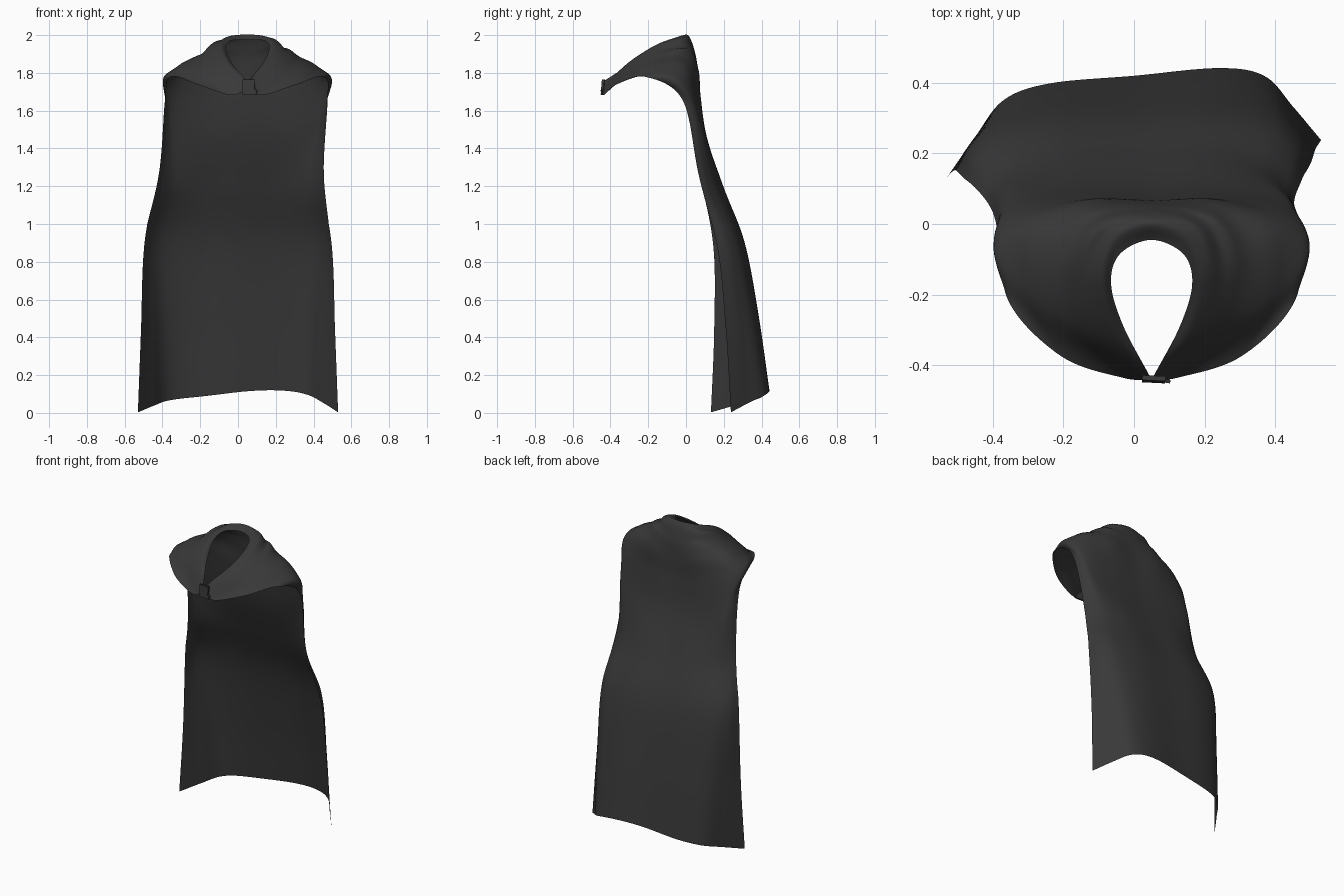
import bpy, bmesh, math
from mathutils import Vector

if "Cube" in bpy.data.objects:
    bpy.data.objects.remove(bpy.data.objects["Cube"])

charcoal = bpy.data.materials.new("charcoal_cloth")
charcoal.diffuse_color = (0.04, 0.04, 0.04, 1)
charcoal.use_nodes = True
charcoal.node_tree.nodes["Principled BSDF"].inputs["Base Color"].default_value = charcoal.diffuse_color

# half cape control rows, neck to hem; each runs from centre back to the open front edge
ROWS = [
    [(0, -.045, 1.975), (.09, -.085, 1.97), (.115, -.17, 1.93), (.08, -.29, 1.85), (.006, -.43, 1.76)],
    [(0, .01, 2.0), (.11, -.03, 1.99), (.15, -.16, 1.945), (.11, -.31, 1.85), (.01, -.44, 1.72)],
    [(0, .05, 1.90), (.17, .01, 1.93), (.24, -.13, 1.90), (.20, -.30, 1.825), (.08, -.435, 1.682)],
    [(0, .065, 1.78), (.20, .06, 1.82), (.345, -.03, 1.845), (.35, -.20, 1.82), (.255, -.375, 1.735)],
    [(0, .075, 1.65), (.20, .075, 1.68), (.375, .03, 1.735), (.445, -.07, 1.77), (.405, -.22, 1.78)],
    [(0, .11, 1.45), (.20, .11, 1.46), (.36, .09, 1.50), (.415, .045, 1.58), (.43, -.02, 1.66)],
    [(0, .195, 1.20), (.20, .195, 1.20), (.34, .165, 1.20), (.41, .115, 1.22), (.436, .065, 1.27)],
    [(0, .305, .90), (.22, .305, .90), (.38, .275, .90), (.46, .22, .90), (.497, .155, .88)],
    [(0, .42, .11), (.24, .42, .10), (.37, .385, .08), (.45, .29, .045), (.53, .185, .003)],
]
# extra row halfway down the skirt, bellied out slightly
ROWS.insert(8, [((a[0] + b[0]) / 2, (a[1] + b[1]) / 2 + .01, (a[2] + b[2]) / 2)
                for a, b in zip(ROWS[7], ROWS[8])])


def spline(pts, t):
    """Catmull-Rom through pts, t from 0 to len-1."""
    i = min(int(t), len(pts) - 2)
    f = t - i
    p1, p2 = pts[i], pts[i + 1]
    p0 = pts[i - 1] if i > 0 else 2 * p1 - p2
    p3 = pts[i + 2] if i + 2 < len(pts) else 2 * p2 - p1
    return 0.5 * (2 * p1 + (p2 - p0) * f + (2 * p0 - 5 * p1 + 4 * p2 - p3) * f * f
                  + (3 * p1 - p0 - 3 * p2 + p3) * f ** 3)


def drape(p):
    """Lopsided hang: shoulders shift sideways, hem twists and waves."""
    p = p.copy()
    low = max(0, 1 - p.z / 1.1)
    p.z += 0.02 * low * math.sin(p.x * math.pi / 0.53)
    p.y += 0.1 * p.x * low
    p.x += 0.05 * min(1, max(0, (p.z - 1) / 0.75))
    return p


def finish(name, bm):
    me = bpy.data.meshes.new(name)
    bm.to_mesh(me)
    bm.free()
    ob = bpy.data.objects.new(name, me)
    bpy.context.collection.objects.link(ob)
    me.materials.append(charcoal)
    bpy.ops.object.select_all(action='DESELECT')
    bpy.context.view_layer.objects.active = ob
    ob.select_set(True)
    bpy.ops.object.shade_smooth_by_angle(angle=math.radians(40))


# cape cloth: spline surface across the mirrored control rows
full = []
for row in ROWS:
    half = [Vector(p) for p in row]
    full.append([Vector((-p.x, p.y, p.z)) for p in half[:0:-1]] + half)
NU, NV = 64, 90
bm = bmesh.new()
grid = []
for j in range(NV + 1):
    v = j / NV * (len(ROWS) - 1)
    columns = [spline([r[k] for r in full], v) for k in range(9)]
    line = []
    for i in range(NU + 1):
        u = i / NU * 8
        p = spline(columns, u)
        # gathered folds running out from the collar
        fade = math.exp(-((v - 1.8) / 0.6) ** 2) * math.exp(-((abs(u - 4) - 1.2) / 0.7) ** 2)
        p.z += 0.012 * fade * math.sin(v * 7 + u)
        line.append(bm.verts.new(drape(p)))
    grid.append(line)
for j in range(NV):
    for i in range(NU):
        bm.faces.new((grid[j][i], grid[j + 1][i], grid[j + 1][i + 1], grid[j][i + 1]))
finish("cape_cloth", bm)


# clasp band and loose tab at the throat
def block(name, loc, size, turn):
    bpy.ops.mesh.primitive_cube_add(size=1, location=loc, rotation=turn)
    ob = bpy.context.object
    ob.name = name
    ob.scale = size
    ob.data.materials.append(charcoal)
    bevel = ob.modifiers.new("soft_edges", 'BEVEL')
    bevel.width = 0.003


block("clasp_band", (.056, -.44, 1.725), (.066, .014, .08), (-.08, 0, -.05))
block("clasp_tab", (.085, -.444, 1.70), (.03, .01, .025), (0, .3, -.15))
